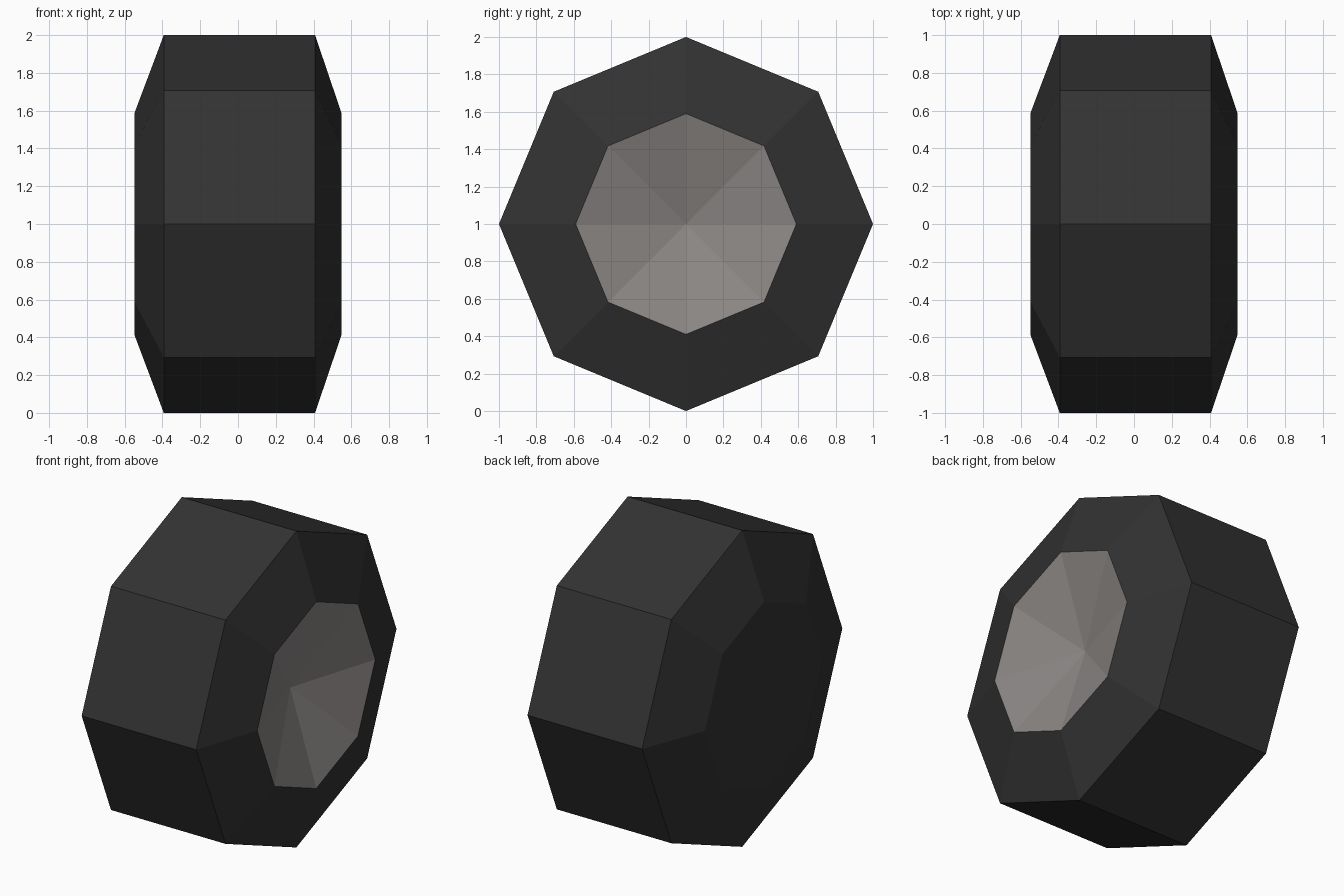
import bpy, bmesh, math

if "Cube" in bpy.data.objects:
    bpy.data.objects.remove(bpy.data.objects["Cube"])

SIDES = 8


def material(name, rgb):
    m = bpy.data.materials.new(name)
    m.diffuse_color = (*rgb, 1)
    m.use_nodes = True
    m.node_tree.nodes["Principled BSDF"].inputs["Base Color"].default_value = m.diffuse_color
    return m


def lathe_x(name, profile, mat):
    """Revolve (x, radius) points about the x axis; radius 0 makes a single point."""
    bm = bmesh.new()
    rings = []
    for x, r in profile:
        n = SIDES if r > 0 else 1
        rings.append([bm.verts.new((x, r * math.sin(i * math.tau / SIDES),
                                    1 + r * math.cos(i * math.tau / SIDES)))
                      for i in range(n)])
    for a, b in zip(rings, rings[1:]):
        for i in range(SIDES):
            j = (i + 1) % SIDES
            quad = [a[i % len(a)], b[i % len(b)], b[j % len(b)], a[j % len(a)]]
            bm.faces.new(list(dict.fromkeys(quad)))
    # Flat cap on the first ring, facing -x
    if name == "tyre":
        bm.faces.new(rings[0])
    bm.normal_update()
    # Every surface faces outward from the axle, or towards +x for the hub
    for f in bm.faces:
        c = f.calc_center_median()
        c.z -= 1
        outward = f.normal.x if name == "hub" else f.normal.dot(c)
        if outward < 0:
            f.normal_flip()
    me = bpy.data.meshes.new(name)
    bm.to_mesh(me)
    bm.free()
    me.materials.append(mat)
    ob = bpy.data.objects.new(name, me)
    bpy.context.collection.objects.link(ob)
    return ob


rubber = material("black rubber", (0.032, 0.032, 0.032))
metal = material("warm grey metal", (0.26, 0.243, 0.236))

# Tyre: closed back, bevelled shoulders, octagonal tread
lathe_x("tyre", [(-0.547, 0.59), (-0.393, 1.0), (0.408, 1.0), (0.547, 0.59)], rubber)

# Hub: shallow dish sunk into the outer side
lathe_x("hub", [(0.547, 0.59), (0.365, 0.0)], metal)
